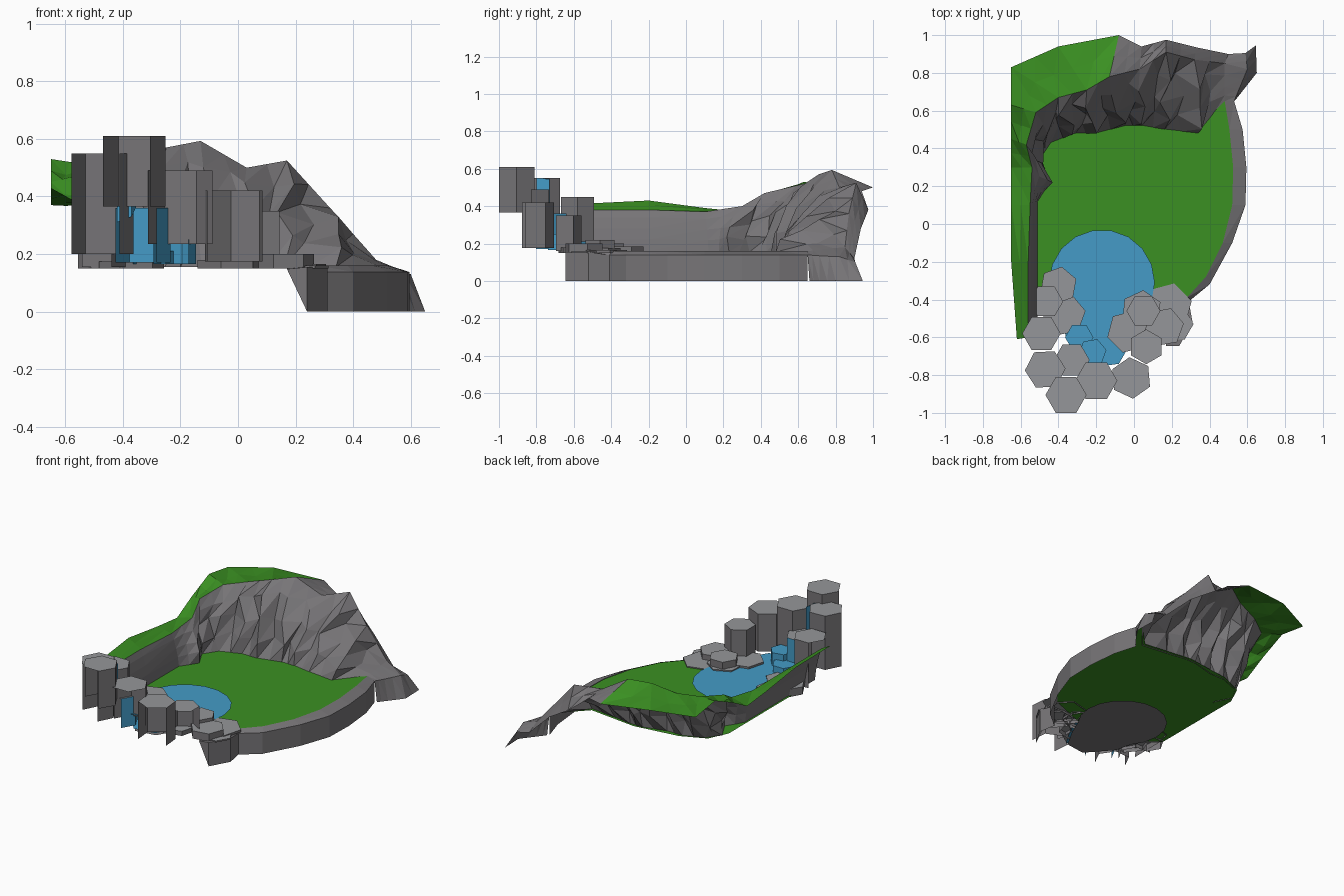
import bpy, bmesh, math, random
from mathutils import Vector

if "Cube" in bpy.data.objects:
    bpy.data.objects.remove(bpy.data.objects["Cube"])

random.seed(4)


def material(name, rgb):
    m = bpy.data.materials.new(name)
    m.diffuse_color = (*rgb, 1)
    m.use_nodes = True
    m.node_tree.nodes["Principled BSDF"].inputs["Base Color"].default_value = m.diffuse_color
    return m


ROCK = material("dark_rock", (0.185, 0.178, 0.187))
CAP = material("pale_stone", (0.30, 0.305, 0.32))
GRASS = material("grass_green", (0.043, 0.28, 0.016))
WATER = material("water_blue", (0.058, 0.33, 0.57))


def build(name, verts, faces, mats, ids=None, face_up=False):
    me = bpy.data.meshes.new(name)
    me.from_pydata([tuple(v) for v in verts], [], faces)
    for m in mats:
        me.materials.append(m)
    for i, p in enumerate(me.polygons):
        p.material_index = ids[i] if ids else 0
    me.update()
    if face_up and sum(p.normal.z * p.area for p in me.polygons) < 0:
        me.flip_normals()
    ob = bpy.data.objects.new(name, me)
    bpy.context.collection.objects.link(ob)
    return ob


def flat(name, outline, z, mat):
    return build(name, [(x, y, z) for x, y in outline], [list(range(len(outline)))], [mat], face_up=True)


def strip(name, rows, mats, ids=None, face_up=False):
    """Sheet through equal-length rows of points."""
    n = len(rows[0])
    faces, fid = [], []
    for i in range(len(rows) - 1):
        for j in range(n - 1):
            a = i * n + j
            quad = [a, a + n, a + n + 1, a + 1]
            split = [quad[:3], [quad[0], quad[2], quad[3]]]
            faces += split
            fid += [ids(i, j) if ids else 0] * 2
    return build(name, [p for r in rows for p in r], faces, mats, fid, face_up)


# grass lawn, flat sheet bounded by cliff foot and rim
rim_in = [(0.28, -0.39), (0.38, -0.28), (0.47, -0.1), (0.52, 0.1), (0.525, 0.3), (0.505, 0.5), (0.48, 0.65)]
lawn = rim_in + [(0.33, 0.5), (0.0, 0.54), (-0.3, 0.5), (-0.46, 0.43), (-0.52, 0.3), (-0.52, -0.35),
                 (-0.35, -0.48), (0.05, -0.48)]
flat("lawn", lawn, 0.158, GRASS)

# stone rim on the right, dropping to the ground
rim_out = [(0.29, -0.41), (0.4, -0.32), (0.52, -0.1), (0.59, 0.1), (0.595, 0.3), (0.575, 0.5), (0.53, 0.65)]
rows = [[(0.17, -0.6, 0.15), (0.17, -0.645, 0.148), (0.24, -0.645, 0.0)],
        [(0.22, -0.6, 0.155), (0.24, -0.645, 0.155), (0.24, -0.645, 0.0)],
        [(0.27, -0.5, 0.155), (0.31, -0.52, 0.155), (0.31, -0.52, 0.0)]]
rows += [[(a[0], a[1], 0.16), (b[0], b[1], 0.138), (b[0], b[1], 0.0)] for a, b in zip(rim_in, rim_out)]
strip("stone_rim", rows, [ROCK], face_up=True)

# cliff: stations of foot, top edge and back edge, running from left wall round to the right end
stations = [
    ((-0.51, -0.60, .16), (-0.56, -0.60, .38), (-0.62, -0.61, .41)),
    ((-0.51, -0.20, .16), (-0.56, -0.20, .38), (-0.65, -0.20, .43)),
    ((-0.51, 0.12, .16), (-0.55, 0.10, .37), (-0.65, 0.10, .39)),
    ((-0.44, 0.23, .155), (-0.54, 0.30, .40), (-0.65, 0.30, .37)),
    ((-0.50, 0.34, .155), (-0.57, 0.42, .47), (-0.65, 0.45, .45)),
    ((-0.44, 0.43, .155), (-0.52, 0.59, .51), (-0.65, 0.63, .53)),
    ((-0.31, 0.48, .155), (-0.40, 0.67, .53), (-0.65, 0.83, .50)),
    ((-0.20, 0.48, .155), (-0.25, 0.71, .57), (-0.40, 0.94, .52)),
    ((-0.05, 0.52, .155), (-0.13, 0.78, .593), (-0.08, 1.0, .50)),
    ((0.04, 0.52, .155), (0.03, 0.82, .50), (0.04, 0.94, .48)),
    ((0.16, 0.50, .155), (0.17, 0.91, .525), (0.17, 0.975, .38)),
    ((0.34, 0.48, .155), (0.32, 0.87, .36), (0.33, 0.935, .28)),
    ((0.48, 0.65, .155), (0.48, 0.85, .18), (0.50, 0.90, .12)),
    ((0.53, 0.65, .14), (0.60, 0.82, .13), (0.59, 0.905, .10)),
    ((0.54, 0.66, .0), (0.65, 0.80, .0), (0.645, 0.945, .0)),
]
profile = [(0.15, 0.28), (0.38, 0.55), (0.68, 0.82)]   # share of run, share of rise
rows = []
for i, st in enumerate(stations):
    pts = [tuple(Vector(p) for p in st)]
    if 2 <= i <= 11:                                   # in-between crag station
        nx = stations[i + 1]
        pts.append(tuple((Vector(a) + Vector(b)) / 2 for a, b in zip(st, nx)))
    for k, (foot, top, back) in enumerate(pts):
        row = [foot]
        rough = 0.03 if 3 <= i <= 11 else 0.0
        shift = rough * (1 if k else -1)
        for h, v in profile:
            p = foot.lerp(top, h)
            p.z = foot.z + (top.z - foot.z) * v
            p += Vector((random.uniform(-rough, rough), shift * 0.8 + random.uniform(-rough, rough) * 0.5,
                         random.uniform(-rough, rough) * 0.6))
            p.x = max(p.x, -0.62)
            row.append(p)
        mid = top.lerp(back, 0.5)
        if k and i < 8:
            mid.z -= 0.015
        rows.append(row + [top, mid, back])
grass_rows = 14                                         # rows before the summit carry grass
strip("cliff", rows, [ROCK, GRASS], lambda i, j: 1 if j >= 4 and i < grass_rows + 0 else 0, face_up=True)

# pool with a channel reaching back between the columns, and its stone basin
pool = [(-0.17 + 0.28 * math.cos(math.radians(a)), -0.31 + 0.28 * math.sin(math.radians(a)))
        for a in range(-40, 221, 20)]
pool += [(-0.36, -0.6), (-0.22, -0.76), (-0.08, -0.74), (0.0, -0.6)]
flat("pool_water", pool, 0.167, WATER)
flat("pool_basin", [(-0.17 + (x + 0.17) * 0.97, -0.35 + (y + 0.35) * 0.97) for x, y in pool], 0.148, ROCK)

CENTRE = Vector((-0.18, -0.35))


def hexagon(name, x, y, r, z0, z1, turn=0, half=False, cap=CAP, side=ROCK):
    """Six-sided column without a base; half leaves out the walls facing away from the pool."""
    ring = [(x + r * math.cos(math.radians(turn + 60 * k)), y + r * math.sin(math.radians(turn + 60 * k)))
            for k in range(6)]
    verts = [(a, b, z0) for a, b in ring] + [(a, b, z1) for a, b in ring]
    faces, ids = [list(range(6, 12))], [0]
    inward = (CENTRE - Vector((x, y))).normalized()
    for k in range(6):
        ang = math.radians(turn + 60 * k + 30)
        if half and Vector((math.cos(ang), math.sin(ang))).dot(inward) < -0.3:
            continue
        faces.append([k, (k + 1) % 6, (k + 1) % 6 + 6, k + 6])
        ids.append(1)
    build(name, verts, faces, [cap, side], ids)


# tall stepped columns
tall = [(-0.36, -0.905, 0.109, .365, .61, 0), (-0.47, -0.77, 0.108, .20, .55, 3),
        (-0.49, -0.58, 0.102, .155, .45, 0), (-0.20, -0.83, 0.112, .235, .49, 0),
        (-0.015, -0.815, 0.11, .175, .42, 35), (0.065, -0.65, 0.092, .16, .35, 30)]
for n, (x, y, r, z0, z1, t) in enumerate(tall):
    hexagon(f"tall_column_{n + 1}", x, y, r, z0, z1, t, half=True)

# low stepping stones around the pool
low = [(-0.40, -0.325, 0.10, .185, 20), (-0.465, -0.41, 0.09, .20, 0), (-0.37, -0.48, 0.115, .175, 10),
       (-0.03, -0.57, 0.115, .18, 15), (0.04, -0.46, 0.11, .175, 25), (0.05, -0.46, 0.09, .22, 0),
       (0.18, -0.44, 0.13, .165, 15), (0.16, -0.545, 0.105, .20, 10), (0.22, -0.53, 0.095, .16, 0)]
for n, (x, y, r, z1, t) in enumerate(low):
    hexagon(f"low_stone_{n + 1}", x, y, r, 0.15, z1, t)

# cascade: stone ledge with water running down its sides, then two water steps
hexagon("ledge", -0.33, -0.72, 0.095, .17, .36, 0, half=True, side=WATER)
hexagon("water_step_upper", -0.22, -0.68, 0.075, .165, .25, 10, half=True, cap=WATER, side=WATER)
hexagon("water_step_lower", -0.29, -0.60, 0.075, .165, .21, 0, half=True, cap=WATER, side=WATER)
strip("upper_fall", [[(-0.42, -0.80, .55), (-0.42, -0.80, .31)], [(-0.37, -0.80, .55), (-0.37, -0.80, .33)],
                     [(-0.31, -0.74, .55), (-0.31, -0.74, .36)]][:2] +
      [[(-0.355, -0.73, .545), (-0.355, -0.73, .36)]], [WATER])
